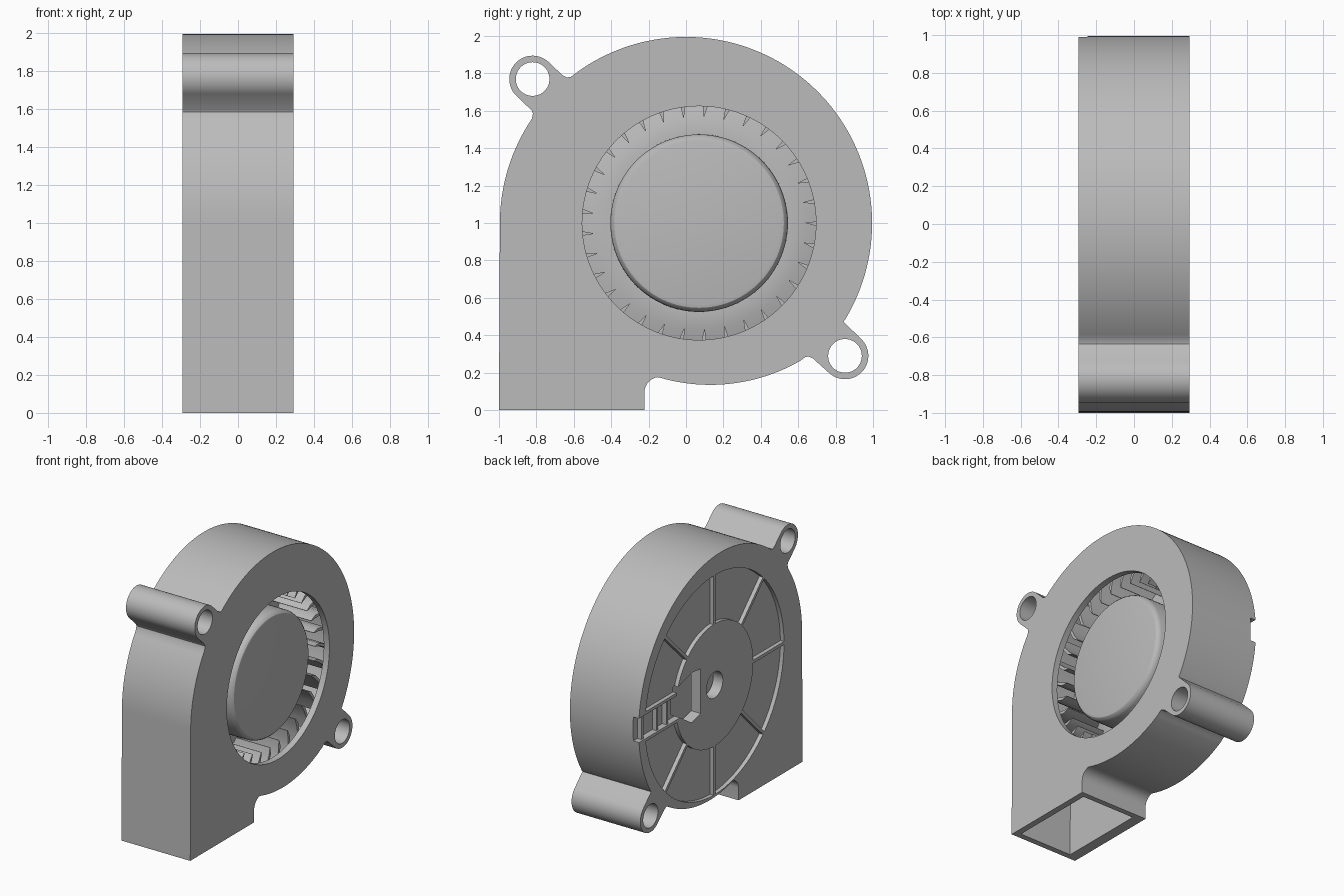
import bpy, bmesh
from math import radians, degrees, asin, sin, cos, pi

cube = bpy.data.objects.get("Cube")
if cube:
    bpy.data.objects.remove(cube, do_unlink=True)

HALF = 0.293            # half thickness of the housing
CY, CZ = 0.07, 1.0      # rotor axis

grey = bpy.data.materials.new("plain grey")
grey.use_nodes = True
grey.diffuse_color = (0.5, 0.5, 0.5, 1)
grey.node_tree.nodes["Principled BSDF"].inputs["Base Color"].default_value = (0.5, 0.5, 0.5, 1)


def finish(name, bm):
    bmesh.ops.remove_doubles(bm, verts=bm.verts, dist=1e-5)
    bmesh.ops.recalc_face_normals(bm, faces=bm.faces)
    mesh = bpy.data.meshes.new(name)
    bm.to_mesh(mesh)
    bm.free()
    mesh.materials.append(grey)
    ob = bpy.data.objects.new(name, mesh)
    bpy.context.collection.objects.link(ob)
    return ob


def arc(cy, cz, r, a0, a1, n=12):
    angles = [radians(a0 + (a1 - a0) * i / n) for i in range(n + 1)]
    return [(cy + r * cos(a), cz + r * sin(a)) for a in angles]


def circle(cy, cz, r, n=48):
    return arc(cy, cz, r, 0, 360, n)[:-1]


def rect(y0, y1, z0, z1):
    return [(y0, z0), (y1, z0), (y1, z1), (y0, z1)]


def add_prism(bm, pts, x0, x1):
    face = bm.faces.new([bm.verts.new((x0, y, z)) for y, z in pts])
    ext = bmesh.ops.extrude_face_region(bm, geom=[face])["geom"]
    moved = [v for v in ext if isinstance(v, bmesh.types.BMVert)]
    bmesh.ops.translate(bm, verts=moved, vec=(x1 - x0, 0, 0))


def prism(name, pts, x0, x1):
    bm = bmesh.new()
    add_prism(bm, pts, x0, x1)
    return finish(name, bm)


def cut(ob, pts, x0, x1):
    cutter = prism("cutter", pts, x0, x1)
    mod = ob.modifiers.new("cut", 'BOOLEAN')
    mod.operation, mod.solver, mod.object = 'DIFFERENCE', 'EXACT', cutter
    deps = bpy.context.evaluated_depsgraph_get()
    mesh = bpy.data.meshes.new_from_object(ob.evaluated_get(deps))
    ob.modifiers.clear()
    ob.data = mesh
    bpy.data.objects.remove(cutter, do_unlink=True)


def lathe(name, profile, steps=96):
    bm = bmesh.new()
    verts = [bm.verts.new((x, CY, CZ + r)) for r, x in profile]
    edges = [bm.edges.new(pair) for pair in zip(verts, verts[1:])]
    bmesh.ops.spin(bm, geom=verts + edges, cent=(0, CY, CZ), axis=(1, 0, 0),
                   angle=2 * pi, steps=steps)
    return finish(name, bm)


# Housing: scroll outline with two mounting ears and a downward outlet
EARS = [(-0.82, 1.77), (0.85, 0.29)]
outline = [(-1, 0)]
outline += arc(0, 1, 0.995, 180, 146, 16)
outline += [(-0.818, 1.585), (-0.825, 1.602)]
outline += arc(*EARS[0], 0.125, 225, 45, 24)
outline += [(-0.66, 1.79), (-0.635, 1.778), (-0.615, 1.782)]
outline += arc(0, 1, 0.995, 126, -31, 72)
outline += [(0.842, 0.472), (0.855, 0.46)]
outline += arc(*EARS[1], 0.125, 45, -135, 24)
outline += [(0.68, 0.275), (0.655, 0.288), (0.635, 0.282)]
outline += arc(0.13, 1.1, 0.965, -60, -106, 24)
outline += arc(-0.14, 0.095, 0.082, 100, 180, 8)
outline += [(-0.222, 0)]
housing = prism("housing", outline, -HALF, HALF)

# Hollow air channel, open at the outlet
cavity = [(-0.955, -0.1)]
cavity += arc(0, 1, 0.95, 180, -38, 72)
cavity += arc(0.13, 1.1, 0.915, -62, -108, 16)
cavity += [(-0.2, 0.225), (-0.265, 0.14), (-0.265, -0.1)]
cut(housing, cavity, -0.21, 0.245)

# Intake opening and ear holes
cut(housing, circle(CY, CZ, 0.625, 96), 0.2, 0.35)
for ear in EARS:
    cut(housing, circle(*ear, 0.09), -0.4, 0.4)

# Rear panel: recessed sectors that leave thin spokes and a cable channel
R_IN, R_OUT = 0.47, 0.845
for i in range(8):
    w0 = 0.115 if i == 0 else 0.012
    w1 = 0.115 if i == 7 else 0.012
    a0, a1 = 45 * i, 45 * i + 45
    sector = []
    for r, flip in ((R_IN, False), (R_OUT, True)):
        side = arc(CY, CZ, r, a0 + degrees(asin(w0 / r)), a1 - degrees(asin(w1 / r)), 14)
        sector += side[::-1] if flip else side
    cut(housing, sector, -0.4, -0.262)
cut(housing, rect(0.45, 1.1, CZ - 0.092, CZ + 0.092), -0.4, -0.245)

# Shaft hole and cable window through the rear panel
cut(housing, circle(CY, CZ, 0.1), -0.4, -0.195)
window = [(0.46, 0.15), (0.28, 0.2), (0.17, 0.19), (0.17, -0.155), (0.28, -0.185), (0.46, -0.065)]
cut(housing, [(CY + y, CZ + z) for y, z in window], -0.4, -0.195)

# Cable clips across the channel
for i, y in enumerate((0.62, 0.74, 0.92)):
    prism("cable_clip_%d" % (i + 1), rect(y, y + 0.02, CZ - 0.095, CZ + 0.095), -0.28, -0.24)

# Rotor hub with rounded rim, flange and sloping base
lathe("rotor_hub", [(0, 0.238), (0.435, 0.238), (0.453, 0.234), (0.466, 0.222),
                    (0.474, 0.2), (0.475, -0.08), (0.565, -0.08), (0.775, -0.17),
                    (0.775, -0.188), (0, -0.188)])

# Curved, forward swept blades
BLADES = 33
section = [(0.57, 0, 0.004), (0.625, -0.025, 0.024), (0.7, -0.07, 0.024), (0.775, -0.13, 0.014)]
bm = bmesh.new()
for i in range(BLADES):
    turn = 2 * pi * i / BLADES
    edge = [(r, turn + a) for r, a, t in section]
    edge += [(r, turn + a + t / r) for r, a, t in reversed(section)]
    add_prism(bm, [(CY + r * cos(a), CZ + r * sin(a)) for r, a in edge], -0.178, 0.205)
finish("rotor_blades", bm)

# Smooth curved walls, keep real edges sharp
bpy.ops.object.select_all(action='DESELECT')
for ob in bpy.context.collection.objects:
    if ob.type == 'MESH' and grey.name in ob.data.materials:
        ob.select_set(True)
bpy.context.view_layer.objects.active = housing
bpy.ops.object.shade_smooth_by_angle(angle=radians(30))
